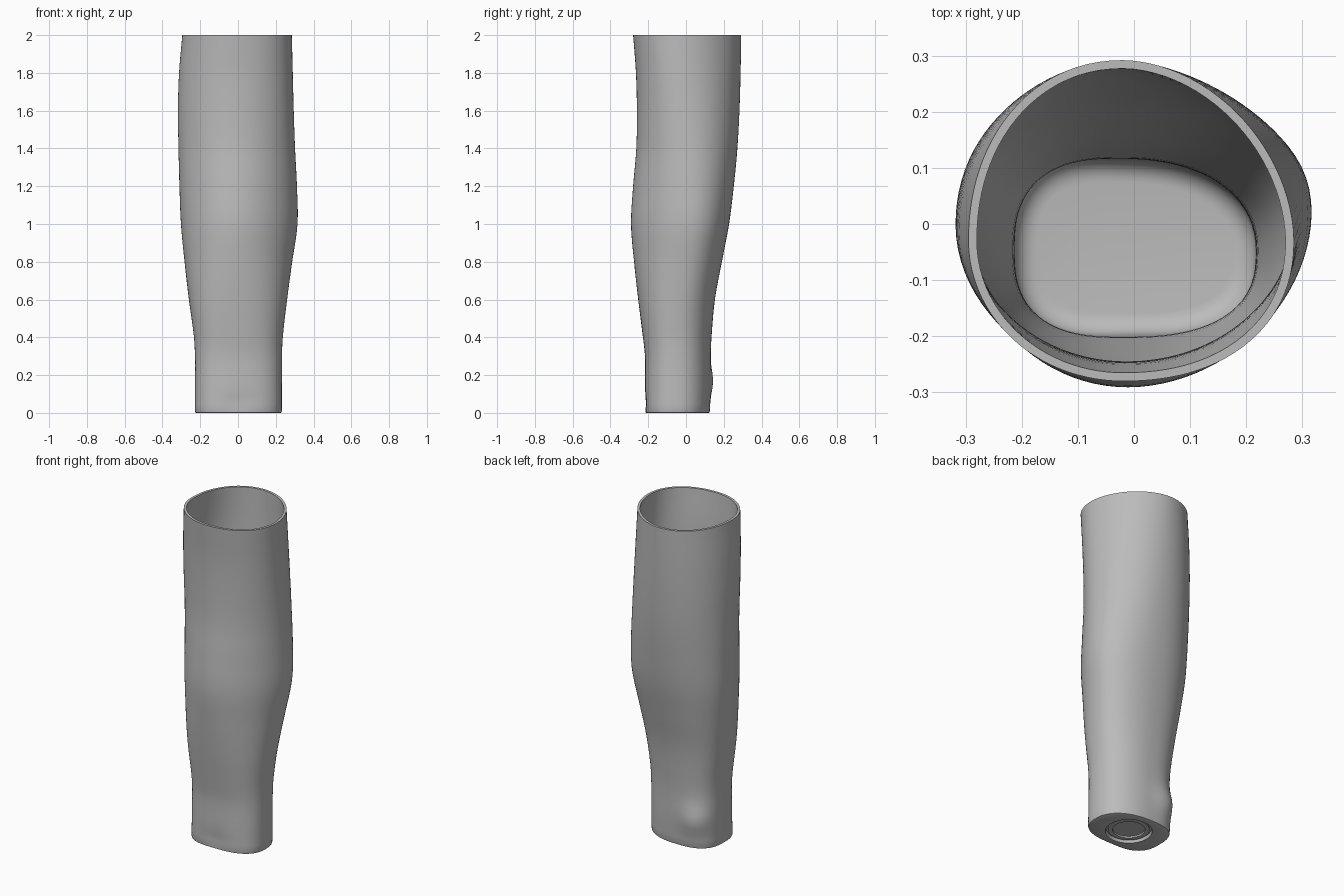
import bpy, bmesh, math

if "Cube" in bpy.data.objects:
    bpy.data.objects.remove(bpy.data.objects["Cube"], do_unlink=True)

SIDES, STEPS, WALL, FLOOR = 96, 50, 0.015, 0.04

# Outline limits by height: z, left, right, front, back
LIMITS = [
    (0.0, -.228, .232, -.217, .126),
    (0.15, -.228, .232, -.217, .131),
    (0.3, -.228, .233, -.217, .131),
    (0.4, -.233, .237, -.228, .135),
    (0.6, -.26, .26, -.253, .153),
    (0.8, -.283, .287, -.275, .19),
    (1.0, -.302, .315, -.291, .228),
    (1.2, -.31, .312, -.28, .253),
    (1.4, -.315, .302, -.263, .272),
    (1.6, -.318, .295, -.26, .283),
    (1.8, -.312, .29, -.265, .289),
    (2.0, -.295, .285, -.28, .292),
]

# Section shape by height: z, centre x, centre y, roundness of the four quadrants
SHAPES = [
    (0.0, -.02, -.05, 2.2, 2.8, 2.8, 2.7),
    (0.5, -.02, -.04, 2.2, 2.5, 2.5, 2.4),
    (1.05, -.01, .02, 2.2, 2.1, 2.0, 1.9),
    (2.0, -.02, -.03, 1.85, 2.1, 2.0, 2.2),
]


def sample(table, z):
    """Smooth interpolation of a table row at height z."""
    i = max(k for k in range(len(table) - 1) if table[k][0] <= z or k == 0)
    p, q = table[i], table[i + 1]
    before, after = table[max(i - 1, 0)], table[min(i + 2, len(table) - 1)]
    h = q[0] - p[0]
    t = (z - p[0]) / h
    out = []
    for k in range(1, len(p)):
        m0 = (q[k] - before[k]) / (q[0] - before[0]) * h
        m1 = (after[k] - p[k]) / (after[0] - p[0]) * h
        d = q[k] - p[k]
        out.append(p[k] + t * (m0 + t * (3 * d - 2 * m0 - m1 + t * (m0 + m1 - 2 * d))))
    return out


def swell(x, y, z, centre, spread):
    """Soft falloff around a point."""
    return math.exp(-sum(((a - b) / s) ** 2 for a, b, s in zip((x, y, z), centre, spread)))


def section(z, inset=0.0, height=None):
    """One ring of the arm outline, shrunk by inset."""
    left, right, front, back = sample(LIMITS, z)
    cx, cy, *rounds = sample(SHAPES, z)
    ring = []
    for i in range(SIDES):
        a = 2 * math.pi * i / SIDES
        c, s = math.cos(a), math.sin(a)
        w = (right - cx if c >= 0 else cx - left) - inset
        d = (back - cy if s >= 0 else cy - front) - inset
        n = rounds[i * 4 // SIDES]
        r = (abs(c / w) ** n + abs(s / d) ** n) ** (-1 / n)
        x, y = cx + r * c, cy + r * s
        # wrist knob and the shallow dent at the front of the wrist
        push = .025 * swell(x, y, z, (-.13, .1, .17), (.08, .08, .08))
        push -= .008 * swell(x, y, z, (0, -.21, .05), (.09, .06, .04))
        ring.append((x + push * c, y + push * s, z if height is None else height))
    return ring


def circle(radius, z):
    """One ring of the round socket under the base."""
    steps = [2 * math.pi * i / SIDES for i in range(SIDES)]
    return [(radius * math.cos(a), -.045 + radius * math.sin(a), z) for a in steps]


# Socket, outer skin, rim, inner skin and floor, in order along the surface
rings = [circle(r, z) for r, z in
         [(.09, .02), (.09, .01), (.115, .01), (.115, .018), (.125, .018), (.13, 0)]]
rings += [section(0, .006), section(.002, .002), section(.008)]
rings += [section(.008 + (2 - .008) * k / STEPS) for k in range(1, STEPS + 1)]
low = FLOOR + .04
rings += [section(2 - (2 - low) * k / STEPS, WALL) for k in range(STEPS + 1)]
for k in range(1, 7):
    a = math.pi / 2 * k / 6
    rings.append(section(low, WALL + .04 * (1 - math.cos(a)), low - .04 * math.sin(a)))

bm = bmesh.new()
loops = [[bm.verts.new(p) for p in ring] for ring in rings]
for a, b in zip(loops, loops[1:]):
    for i in range(SIDES):
        j = (i + 1) % SIDES
        bm.faces.new((a[i], a[j], b[j], b[i]))
bm.faces.new(loops[0][::-1])
bm.faces.new(loops[-1])
bmesh.ops.recalc_face_normals(bm, faces=bm.faces[:])

mesh = bpy.data.meshes.new("forearm_shell")
bm.to_mesh(mesh)
bm.free()
arm = bpy.data.objects.new("forearm_shell", mesh)
bpy.context.collection.objects.link(arm)

# Single plain grey
grey = bpy.data.materials.new("light_grey")
grey.use_nodes = True
colour = (.5, .5, .5, 1)
grey.diffuse_color = colour
grey.node_tree.nodes["Principled BSDF"].inputs["Base Color"].default_value = colour
mesh.materials.append(grey)

bpy.ops.object.select_all(action="DESELECT")
arm.select_set(True)
bpy.context.view_layer.objects.active = arm
bpy.ops.object.shade_smooth_by_angle(angle=math.radians(35))
